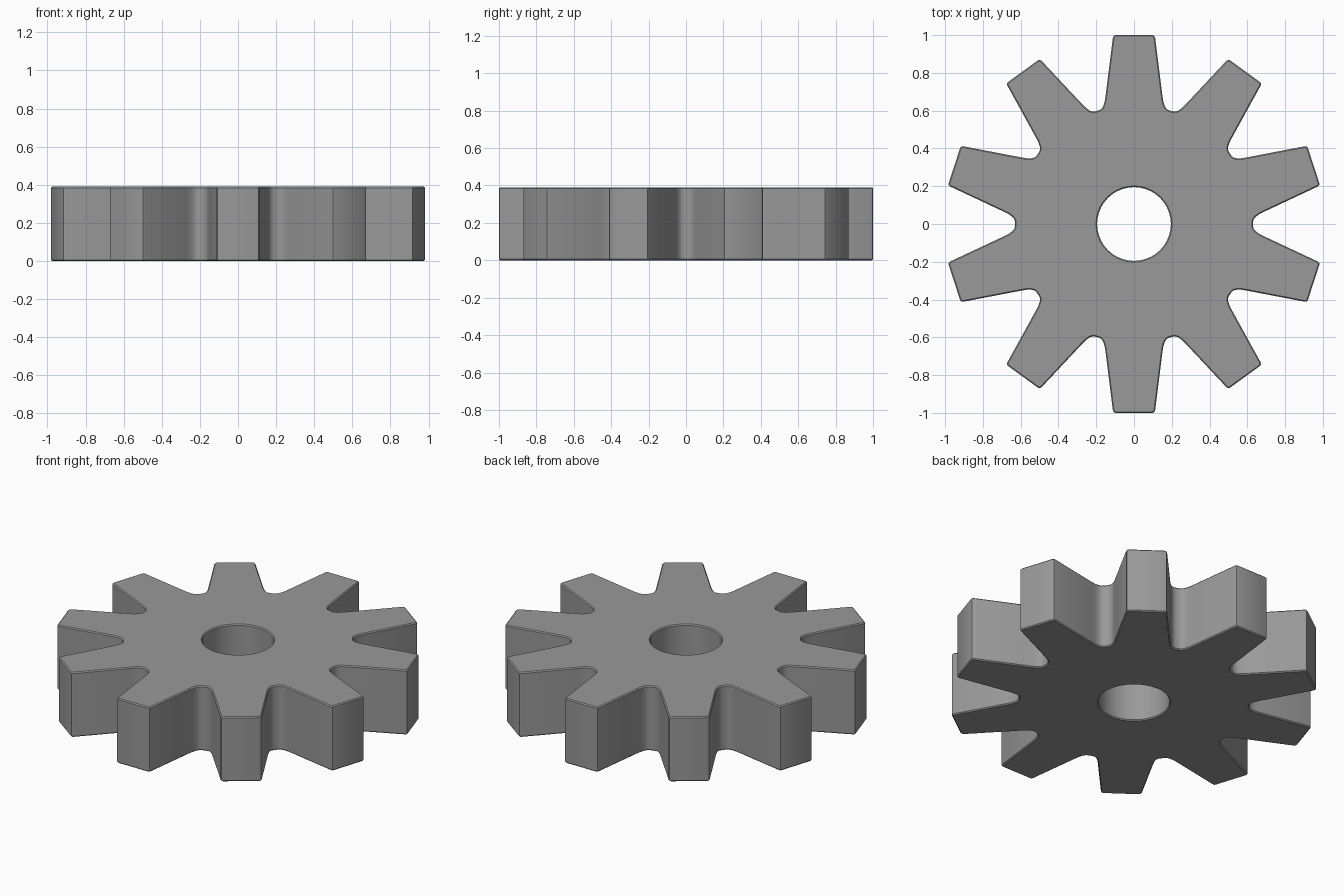
import bpy, bmesh
from math import sin, cos, pi, tau

if "Cube" in bpy.data.objects:
    bpy.data.objects.remove(bpy.data.objects["Cube"])

TEETH, HEIGHT, BORE, EDGE = 10, 0.39, 0.195, 0.006

# Right half of one tooth pointing along +y: tip, tapered flank, root fillet
half = [(0.098, 1.0), (0.107, 0.997), (0.112, 0.987), (0.151, 0.675),
        (0.156, 0.645), (0.163, 0.624), (0.173, 0.609), (0.187, 0.602)]
tooth = half[::-1] + [(-x, y) for x, y in half]

outline = []
for i in range(TEETH):
    a = tau * i / TEETH
    outline += [(x * cos(a) - y * sin(a), x * sin(a) + y * cos(a)) for x, y in tooth]
bore = [(BORE * cos(tau * i / 64), BORE * sin(tau * i / 64)) for i in range(64)]

# Flat filled curve with a hole, extruded with slightly chamfered rims
curve = bpy.data.curves.new("gear_profile", 'CURVE')
curve.dimensions, curve.fill_mode = '2D', 'BOTH'
curve.extrude = HEIGHT / 2 - EDGE
curve.bevel_depth, curve.bevel_resolution = EDGE, 0
curve.offset = -EDGE
for pts in (outline, bore):
    s = curve.splines.new('POLY')
    s.points.add(len(pts) - 1)
    for p, (x, y) in zip(s.points, pts):
        p.co = (x, y, 0, 1)
    s.use_cyclic_u = True
helper = bpy.data.objects.new("gear_profile", curve)
bpy.context.collection.objects.link(helper)

# Turn it into a clean closed mesh standing on the floor
dg = bpy.context.evaluated_depsgraph_get()
mesh = bpy.data.meshes.new_from_object(helper.evaluated_get(dg))
bpy.data.objects.remove(helper)
bm = bmesh.new()
bm.from_mesh(mesh)
bmesh.ops.remove_doubles(bm, verts=bm.verts, dist=0.0005)
bmesh.ops.recalc_face_normals(bm, faces=bm.faces)
bmesh.ops.translate(bm, verts=bm.verts, vec=(0, 0, HEIGHT / 2))
bm.to_mesh(mesh)
bm.free()

gear = bpy.data.objects.new("gear", mesh)
bpy.context.collection.objects.link(gear)
bpy.context.view_layer.objects.active = gear
gear.select_set(True)
bpy.ops.object.shade_smooth_by_angle(angle=pi / 6)

# Top and bottom stay perfectly flat
for f in mesh.polygons:
    if abs(f.normal.z) > 0.99:
        f.use_smooth = False

# Dark grey metal
grey = bpy.data.materials.new("dark_grey")
grey.diffuse_color = (0.32, 0.32, 0.32, 1)
grey.use_nodes = True
grey.node_tree.nodes["Principled BSDF"].inputs["Base Color"].default_value = grey.diffuse_color
mesh.materials.clear()
mesh.materials.append(grey)
